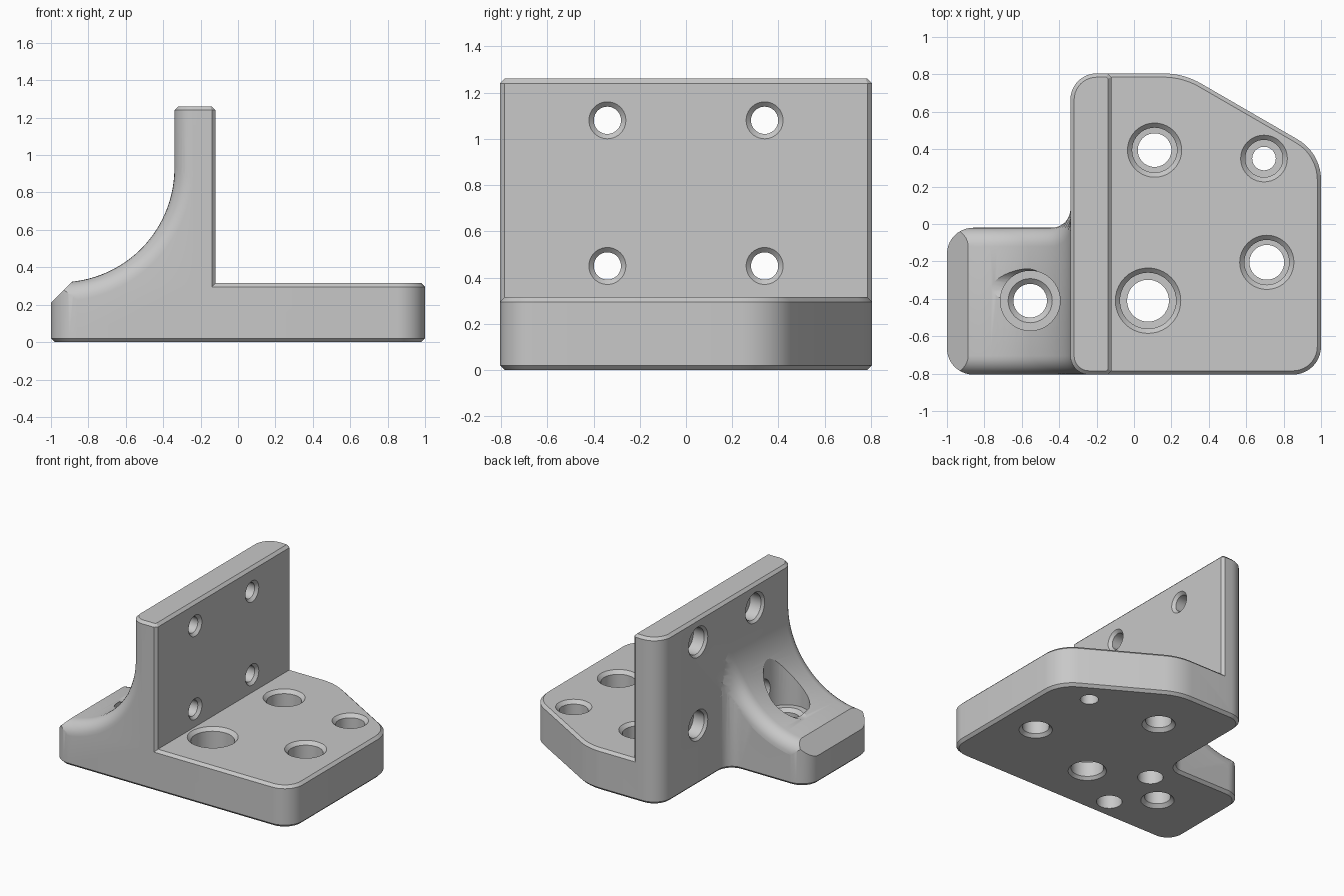
import bpy, bmesh, math
from mathutils import Vector, Matrix

if "Cube" in bpy.data.objects:
    bpy.data.objects.remove(bpy.data.objects["Cube"])

grey = bpy.data.materials.new("machined_grey")
grey.diffuse_color = (0.58, 0.58, 0.58, 1)
grey.use_nodes = True
grey.node_tree.nodes["Principled BSDF"].inputs["Base Color"].default_value = grey.diffuse_color
CH = 0.02           # edge chamfer
HALF = 0.805        # half depth in y


def finish(bm, name):
    bmesh.ops.recalc_face_normals(bm, faces=bm.faces)
    mesh = bpy.data.meshes.new(name)
    bm.to_mesh(mesh)
    bm.free()
    mesh.materials.append(grey)
    ob = bpy.data.objects.new(name, mesh)
    bpy.context.collection.objects.link(ob)
    return ob


def rounded(corners, seg=10):
    """Outline from corners (x, y, radius)."""
    pts, n = [], len(corners)
    for i, (x, y, r) in enumerate(corners):
        p = Vector((x, y, 0))
        if r == 0:
            pts.append(p)
            continue
        u = (Vector((*corners[i - 1][:2], 0)) - p).normalized()
        v = (Vector((*corners[(i + 1) % n][:2], 0)) - p).normalized()
        half = u.angle(v) / 2
        t = r / math.tan(half)
        c = p + (u + v).normalized() * r / math.sin(half)
        a, b = (p + u * t - c).normalized(), (p + v * t - c).normalized()
        pts += [c + a.slerp(b, k / seg) * r for k in range(seg + 1)]
    return pts


def prism(name, corners, z0, z1, top=True, bottom=True):
    """Upright prism with chamfered rims."""
    bm = bmesh.new()
    lo = [bm.verts.new((p.x, p.y, z0)) for p in rounded(corners)]
    hi = [bm.verts.new((v.co.x, v.co.y, z1)) for v in lo]
    caps = [bm.faces.new(lo), bm.faces.new(hi)]
    n = len(lo)
    for i in range(n):
        j = (i + 1) % n
        bm.faces.new((lo[i], lo[j], hi[j], hi[i]))
    bmesh.ops.recalc_face_normals(bm, faces=bm.faces)
    rims = [e for f, on in zip(caps, (bottom, top)) if on for e in f.edges]
    if rims:
        bmesh.ops.bevel(bm, geom=rims, offset=CH, segments=1, affect='EDGES', clamp_overlap=False)
    return finish(bm, name)


def combine(a, b, op):
    """Apply a boolean and discard the second object."""
    m = a.modifiers.new(op, 'BOOLEAN')
    m.operation, m.solver, m.object = op, 'EXACT', b
    bpy.context.view_layer.objects.active = a
    bpy.ops.object.modifier_apply(modifier=m.name)
    bpy.data.objects.remove(b, do_unlink=True)


def drill(body, profile, matrix, seg=40):
    """Cut a stepped hole; profile lists (distance along axis, radius)."""
    bm = bmesh.new()
    rings = [[bm.verts.new((r * math.cos(2 * math.pi * k / seg), r * math.sin(2 * math.pi * k / seg), h))
              for k in range(seg)] for h, r in profile]
    for a, b in zip(rings, rings[1:]):
        for k in range(seg):
            j = (k + 1) % seg
            bm.faces.new((a[k], a[j], b[j], b[k]))
    bm.faces.new(rings[0])
    bm.faces.new(rings[-1])
    bmesh.ops.transform(bm, matrix=matrix, verts=bm.verts)
    cutter = finish(bm, "hole_cutter")
    cutter.hide_render = True
    combine(body, cutter, 'DIFFERENCE')


# Base plate with one slanted corner
body = prism("angle_bracket", [(-0.34, -HALF, 0.1), (1, -HALF, 0.15), (1, 0.38, 0.25),
                               (0.265, HALF, 0.4), (-0.34, HALF, 0.14)], 0, 0.315)

# Upright wall
wall = prism("wall", [(-0.34, -HALF, 0.1), (-0.12 - CH, -HALF, 0), (-0.12, -HALF + CH, 0),
                      (-0.12, HALF - CH, 0), (-0.12 - CH, HALF, 0), (-0.34, HALF, 0.14)],
             0.1, 1.26, bottom=False)

# Gusset: concave arc swept with rolled side edges
CX, CZ, R, ROLL, BACK = -0.95, 0.93, 0.61, 0.1, -0.02


def back_edge(x):
    t = min(max(x + 0.44, 0), 0.1)
    return BACK + 0.1 - math.sqrt(max(0.01 - t * t, 0))


def section(place):
    """One closed ring; place(s) gives x and z for a surface sunk by s."""
    rail = [(ROLL * (1 - math.cos(a)), ROLL * (1 - math.sin(a)))
            for a in (math.pi / 2 * k / 7 for k in range(8))]
    rail = [(-0.03, ROLL)] + rail
    front, back = [], []
    for d, s in rail:
        x, z = place(s)
        front.append((x, -HALF + d, z))
        back.append((x, back_edge(x) - d, z))
    f, b = front[0], back[0]
    return [(f[0], f[1], -0.05)] + front + back[::-1] + [(b[0], b[1], -0.05)]


def arc(t):
    return lambda s: (CX + (R + s) * math.sin(t), CZ - (R + s) * math.cos(t))


sections = [section(lambda s: (-1.1, CZ - R - s))]
sections += [section(arc(math.pi / 2 * k / 26)) for k in range(27)]
sections += [section(lambda s: (-0.18, CZ))]
bm = bmesh.new()
rings = [[bm.verts.new(p) for p in sec] for sec in sections]
for a, b in zip(rings, rings[1:]):
    for k in range(len(a)):
        j = (k + 1) % len(a)
        bm.faces.new((a[k], a[j], b[j], b[k]))
bm.faces.new(rings[0])
bm.faces.new(rings[-1])
# Slanted nose, cut only at the low end of the gusset
low_faces = [f for f in bm.faces if all(v.co.x < -0.6 for v in f.verts)]
low_edges = list({e for f in low_faces for e in f.edges})
low_verts = list({v for f in low_faces for v in f.verts})
bmesh.ops.bisect_plane(bm, geom=low_verts + low_edges + low_faces,
                       plane_co=(-1, 0, 0.21), plane_no=(-1, 0, 1), clear_outer=True)
bmesh.ops.holes_fill(bm, edges=[e for e in bm.edges if e.is_boundary], sides=0)
gusset = finish(bm, "gusset")

# Gusset footprint with rounded nose corners and a fillet to the wall
foot = prism("gusset_footprint", [(-1, -HALF, 0.14), (-0.19, -HALF, 0), (-0.19, 0.1, 0),
                                  (-0.34, 0.1, 0), (-0.34, BACK, 0.1), (-1, BACK, 0.14)],
             0, 1.1, top=False)
combine(gusset, foot, 'INTERSECT')
combine(body, wall, 'UNION')
combine(body, gusset, 'UNION')

# Counterbored holes down through the plate: x, y, rim, bore, through, bottom rim
TOP = 0.315
for x, y, rim, bore, thru, low in [(0.11, 0.395, 0.145, 0.12, 0.09, 0.115),
                                   (0.695, 0.35, 0.125, 0.1, 0.063, 0.063),
                                   (0.71, -0.205, 0.145, 0.12, 0.093, 0.115),
                                   (0.075, -0.41, 0.175, 0.15, 0.112, 0.132)]:
    g = rim - bore
    e = low - thru
    drill(body, [(-0.05, low), (0, low), (e + 0.001, thru), (0.13, thru), (0.131, bore),
                 (TOP - g, bore), (TOP, rim), (TOP + 0.03, rim)], Matrix.Translation((x, y, 0)))

# Gusset hole with a spot face
drill(body, [(-0.05, 0.115), (0, 0.115), (0.025, 0.09), (0.275, 0.09), (0.3, 0.118),
             (0.3005, 0.16), (1.0, 0.16)], Matrix.Translation((-0.555, -0.41, 0)))

# Blind dowel holes from below
for y in (-0.2, -0.64):
    drill(body, [(-0.05, 0.088), (0.2, 0.088)], Matrix.Translation((-0.315, y, 0)))

# Cross holes through the wall, counterbored from the rear
for y in (-0.34, 0.34):
    for z in (0.45, 1.08):
        rear = [(-0.34, 0.115), (-0.37, 0.115)]
        if y < 0 and z < 0.5:
            rear = [(-0.36, 0.1), (-0.85, 0.1)]
        drill(body, [(-0.09, 0.08), (-0.12, 0.08), (-0.14, 0.059), (-0.23, 0.059),
                     (-0.231, 0.098), (-0.322, 0.098)] + rear,
              Matrix.Translation((0, y, z)) @ Matrix.Rotation(math.pi / 2, 4, 'Y'))

# Smooth shading on rounded areas only
bpy.ops.object.select_all(action='DESELECT')
body.select_set(True)
bpy.context.view_layer.objects.active = body
bpy.ops.object.shade_smooth_by_angle(angle=math.radians(25))
